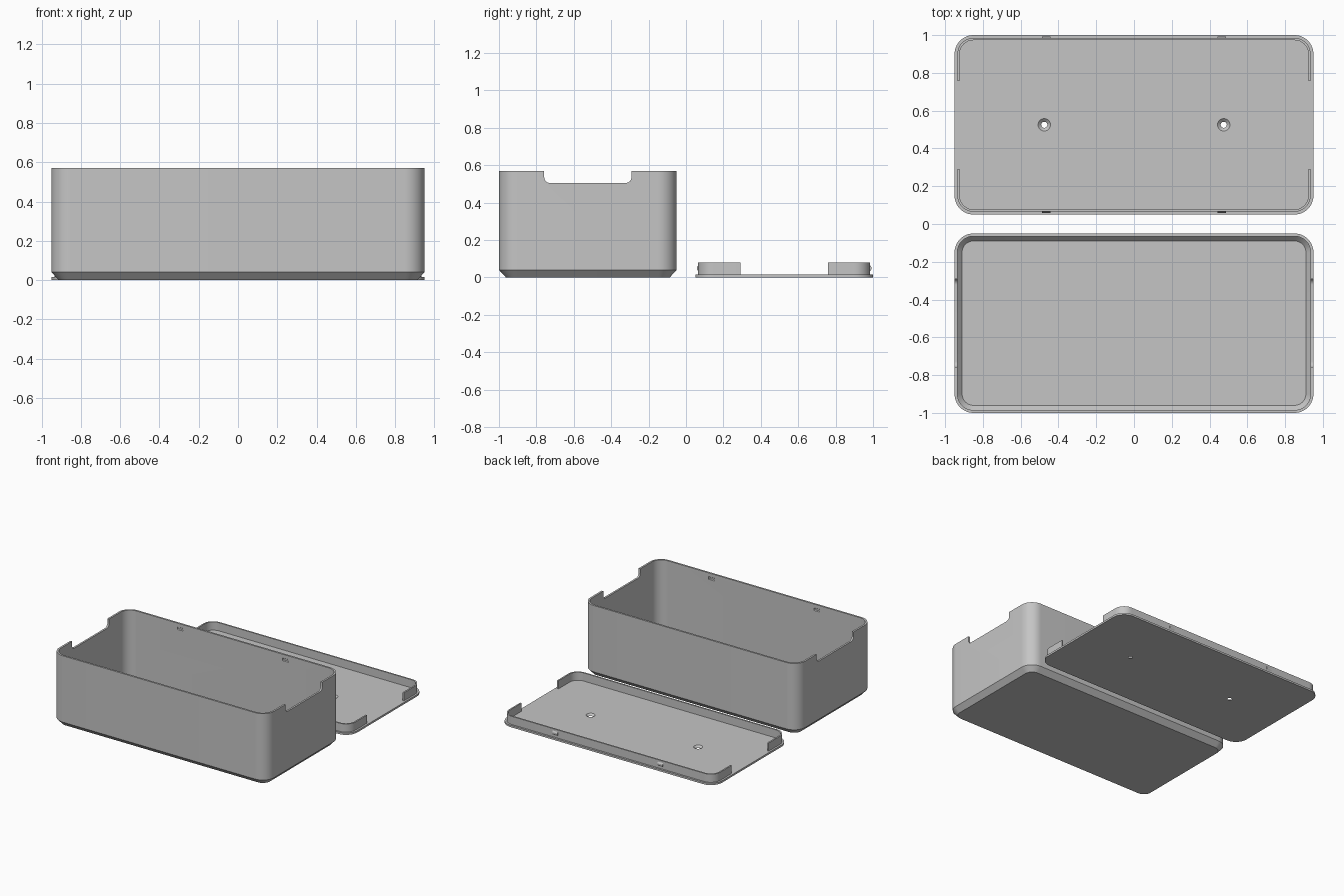
import bpy, bmesh, math
from mathutils import Matrix

cube = bpy.data.objects.get("Cube")
if cube:
    bpy.data.objects.remove(cube, do_unlink=True)

HALF_X, HALF_Y, CORNER = 0.95, 0.475, 0.1
BOX_Y, LID_Y = -0.525, 0.525
CLIP_X = 0.465

grey = bpy.data.materials.new("plain grey")
grey.use_nodes = True
grey.diffuse_color = (0.56, 0.56, 0.56, 1)
bsdf = next(n for n in grey.node_tree.nodes if n.type == 'BSDF_PRINCIPLED')
bsdf.inputs["Base Color"].default_value = grey.diffuse_color
bsdf.inputs["Roughness"].default_value = 0.6


def finish(name, bm):
    bmesh.ops.recalc_face_normals(bm, faces=bm.faces)
    mesh = bpy.data.meshes.new(name)
    bm.to_mesh(mesh)
    bm.free()
    obj = bpy.data.objects.new(name, mesh)
    mesh.materials.append(grey)
    bpy.context.collection.objects.link(obj)
    return obj


def rounded_loop(inset, y, segments=12):
    """Outline of a rounded rectangle, inset from the common footprint."""
    r = CORNER - inset
    points = []
    for corner, (sx, sy) in enumerate([(1, 1), (-1, 1), (-1, -1), (1, -1)]):
        for i in range(segments + 1):
            a = math.pi / 2 * (corner + i / segments)
            points.append((sx * (HALF_X - CORNER) + r * math.cos(a),
                           y + sy * (HALF_Y - CORNER) + r * math.sin(a)))
    return points


def loft(name, y, profile, closed=False):
    """Skin rounded loops given as (inset, z); cap the ends or close the ring."""
    bm = bmesh.new()
    rings = [[bm.verts.new((px, py, z)) for px, py in rounded_loop(inset, y)]
             for inset, z in profile]
    pairs = list(zip(rings, rings[1:]))
    if closed:
        pairs.append((rings[-1], rings[0]))
    else:
        bm.faces.new(rings[0])
        bm.faces.new(rings[-1])
    n = len(rings[0])
    for a, b in pairs:
        for i in range(n):
            j = (i + 1) % n
            bm.faces.new((a[i], a[j], b[j], b[i]))
    return finish(name, bm)


def prism(name, outline, x0, x1):
    """Extrude a (y, z) outline along x."""
    bm = bmesh.new()
    face = bm.faces.new([bm.verts.new((x0, y, z)) for y, z in outline])
    new = bmesh.ops.extrude_face_region(bm, geom=[face])["geom"]
    bmesh.ops.translate(bm, vec=(x1 - x0, 0, 0),
                        verts=[v for v in new if isinstance(v, bmesh.types.BMVert)])
    return finish(name, bm)


def activate(obj):
    bpy.ops.object.select_all(action='DESELECT')
    obj.select_set(True)
    bpy.context.view_layer.objects.active = obj


def cut(obj, cutter):
    cutter.hide_render = True
    mod = obj.modifiers.new("cut", 'BOOLEAN')
    mod.operation, mod.solver, mod.object = 'DIFFERENCE', 'EXACT', cutter
    activate(obj)
    bpy.ops.object.modifier_apply(modifier=mod.name)
    bpy.data.objects.remove(cutter, do_unlink=True)


# Open box with chamfered base, inside and out
box = loft("box_body", BOX_Y, [(0.037, 0), (0, 0.04), (0, 0.57), (0.015, 0.57),
                               (0.015, 0.045), (0.04, 0.018)])

# Notch through both short ends, with rounded lower corners
r, half, low = 0.03, 0.233, 0.505
notch = [(BOX_Y - half, 0.7)]
for centre, start in ((BOX_Y - half + r, math.pi), (BOX_Y + half - r, 1.5 * math.pi)):
    for i in range(9):
        a = start + math.pi / 2 * i / 8
        notch.append((centre + r * math.cos(a), low + r + r * math.sin(a)))
notch.append((BOX_Y + half, 0.7))
cut(box, prism("notch_cutter", notch, -1.1, 1.1))

# Clip grooves inside the long walls
for sx in (-1, 1):
    for sy in (-1, 1):
        wall = BOX_Y + sy * (HALF_Y - 0.015)
        groove = [(wall - sy * 0.01, 0.512), (wall - sy * 0.01, 0.548),
                  (wall + sy * 0.007, 0.536), (wall + sy * 0.007, 0.524)]
        cut(box, prism("groove_cutter", groove, sx * CLIP_X - 0.025, sx * CLIP_X + 0.025))

# Lid plate with two countersunk screw holes
plate = loft("lid_plate", LID_Y, [(0, 0), (0, 0.015)])
for x in (-0.475, 0.475):
    bm = bmesh.new()
    bmesh.ops.create_cone(bm, cap_ends=True, segments=32, radius1=0.0105, radius2=0.0385,
                          depth=0.025, matrix=Matrix.Translation((x, LID_Y, 0.0075)))
    cut(plate, finish("hole_cutter", bm))

# Lid lip, open at the short ends
lip = loft("lid_lip", LID_Y, [(0.015, 0.01), (0.015, 0.08), (0.027, 0.08), (0.027, 0.01)],
           closed=True)
gap = [(LID_Y + dy, z) for dy, z in ((-half, -0.1), (half, -0.1), (half, 0.2), (-half, 0.2))]
cut(lip, prism("gap_cutter", gap, -1.1, 1.1))

# Snap clips on the long sides of the lip
for sx, side in ((-1, "right"), (1, "left")):
    for sy, end in ((-1, "front"), (1, "back")):
        wall = LID_Y + sy * (HALF_Y - 0.015)
        outline = [(wall - sy * 0.005, 0.03), (wall, 0.033), (wall + sy * 0.007, 0.044),
                   (wall + sy * 0.007, 0.054), (wall, 0.065), (wall - sy * 0.005, 0.068)]
        prism(f"clip_{end}_{side}", outline, sx * CLIP_X - 0.023, sx * CLIP_X + 0.023)

# Smooth the rounded corners, keep the edges crisp
for obj in (box, plate, lip):
    activate(obj)
    bpy.ops.object.shade_smooth_by_angle(angle=math.radians(30))
